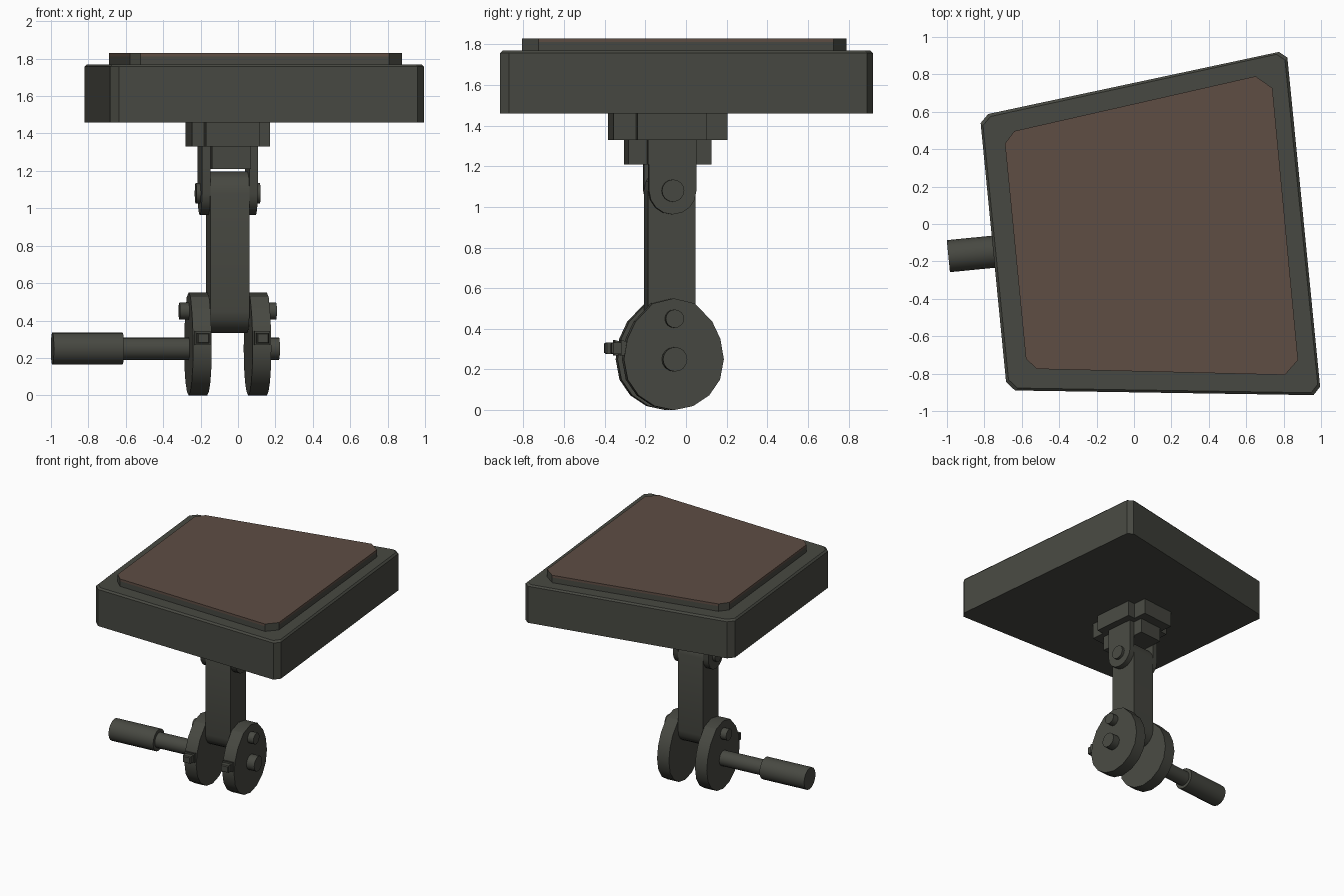
import bpy, bmesh, math
from mathutils import Matrix, Vector

if "Cube" in bpy.data.objects:
    bpy.data.objects.remove(bpy.data.objects["Cube"])


def material(name, rgb):
    m = bpy.data.materials.new(name)
    m.diffuse_color = (*rgb, 1)
    m.use_nodes = True
    m.node_tree.nodes["Principled BSDF"].inputs["Base Color"].default_value = m.diffuse_color
    return m


GREY = material("dark_iron", (0.064, 0.066, 0.054))
BROWN = material("brown_top", (0.112, 0.074, 0.057))
TURN = Matrix.Translation((-0.055, -0.08, 0)) @ Matrix.Rotation(math.radians(5.6), 4, 'Z')


def loft(name, rings, place=None, smooth=False):
    """Closed solid through matching rings of 3D points."""
    bm = bmesh.new()
    vs = [[bm.verts.new(p) for p in r] for r in rings]
    n = len(vs[0])
    for a, b in zip(vs, vs[1:]):
        for i in range(n):
            bm.faces.new((a[i], a[(i + 1) % n], b[(i + 1) % n], b[i]))
    bm.faces.new(vs[0][::-1])
    bm.faces.new(vs[-1])
    bmesh.ops.recalc_face_normals(bm, faces=bm.faces)
    me = bpy.data.meshes.new(name)
    bm.to_mesh(me)
    bm.free()
    ob = bpy.data.objects.new(name, me)
    bpy.context.collection.objects.link(ob)
    me.materials.append(GREY)
    if place:
        me.transform(place)
    if smooth:
        bpy.ops.object.select_all(action='DESELECT')
        ob.select_set(True)
        bpy.context.view_layer.objects.active = ob
        bpy.ops.object.shade_smooth_by_angle(angle=math.radians(30))
    return ob


def along_x(name, profile, x0, x1, smooth=False):
    """Extrude a (y, z) profile along the crank axis."""
    return loft(name, [[(x, y, z) for y, z in profile] for x in (x0, x1)], TURN, smooth)


def circle(z, r, n=16):
    return [(r * math.sin(2 * math.pi * i / n), z + r * math.cos(2 * math.pi * i / n)) for i in range(n)]


def arc(z, r, a0, a1, n=8):
    return [(r * math.cos(math.radians(a0 + (a1 - a0) * i / n)),
             z + r * math.sin(math.radians(a0 + (a1 - a0) * i / n))) for i in range(n + 1)]


def flat(pts, z, inset=0.0):
    out = []
    for x, y in pts:
        v = Vector((x - 0.08, y))
        v = v - Vector((math.copysign(inset, v.x), math.copysign(inset, v.y)))
        out.append((v.x + 0.08, v.y, z))
    return out


# skewed slab with clipped corners
slab = [(-0.82, 0.54), (-0.684, -0.845), (-0.636, -0.89), (0.96, -0.915),
        (0.995, -0.87), (0.82, 0.89), (0.775, 0.92), (-0.78, 0.588)]
loft("slab", [flat(slab, 1.46), flat(slab, 1.757), flat(slab, 1.77, 0.013)])

# raised striking plate, brown on top and along its upper rim
plate = [(-0.69, 0.43), (-0.578, -0.72), (-0.52, -0.775), (0.807, -0.807),
         (0.877, -0.727), (0.74, 0.727), (0.65, 0.79), (-0.64, 0.497)]
ob = loft("top_plate", [flat(plate, 1.76), flat(plate, 1.812), flat(plate, 1.83)])
ob.data.materials.append(BROWN)
for f in ob.data.polygons:
    if f.normal.z > 0.9 or (f.center.z > 1.815 and f.area > 0.01):
        f.material_index = 1


# stepped cross-shaped mounts under the slab
def cross(name, w, b, d, a, z0, z1):
    q = [(w, -b), (w, b), (a, b), (a, d), (-a, d), (-a, b),
         (-w, b), (-w, -b), (-a, -b), (-a, -d), (a, -d), (a, -b)]
    loft(name, [[(x, y - 0.01, z) for x, y in q] for z in (z0, z1)], TURN)


cross("upper_mount", 0.21, 0.17, 0.282, 0.145, 1.33, 1.465)
cross("lower_mount", 0.148, 0.112, 0.205, 0.105, 1.21, 1.335)

# connecting rod with rounded ends
along_x("connecting_rod", arc(1.08, 0.117, 0, 180) + arc(0.45, 0.117, 180, 360), -0.105, 0.105, True)
along_x("upper_pin", circle(1.08, 0.055), -0.172, 0.172, True)
along_x("crank_pin", circle(0.45, 0.045), -0.26, 0.26, True)

# crank web outline, egg shaped
half = [(0.104, 0.525), (0.19, 0.435), (0.23, 0.35), (0.247, 0.25),
        (0.228, 0.15), (0.175, 0.073), (0.095, 0.02)]
web = [(0, 0.55)] + half + [(0, 0)] + [(-y, z) for y, z in reversed(half)]
lug = [(0.117, 1.335), (-0.117, 1.335)] + arc(1.08, 0.117, 180, 360)

# paired parts on both sides
for s, side in ((-1, "left"), (1, "right")):
    along_x(side + "_lug", lug, s * 0.105, s * 0.15, True)
    along_x(side + "_crank_web", web, s * 0.11, s * 0.21, True)
    # small peg with a flange on the web's front edge
    along_x(side + "_peg_flange", [(-0.22, 0.27), (-0.26, 0.27), (-0.26, 0.345), (-0.22, 0.335)],
            s * 0.16 - 0.042, s * 0.16 + 0.042)
    loft(side + "_peg", [[(s * 0.16 + x * k, y, 0.305 + z * k) for x, z in
                          ((-0.033, -0.028), (0.033, -0.028), (0.033, 0.028), (-0.033, 0.028))]
                         for y, k in ((-0.24, 1), (-0.298, 1), (-0.306, 0.8))], TURN)

# main axle and hand grip
along_x("right_axle", circle(0.25, 0.06), 0.11, 0.275, True)
along_x("handle_shaft", circle(0.25, 0.06), -0.57, -0.11, True)
along_x("handle_grip", circle(0.25, 0.086), -0.942, -0.565, True)
